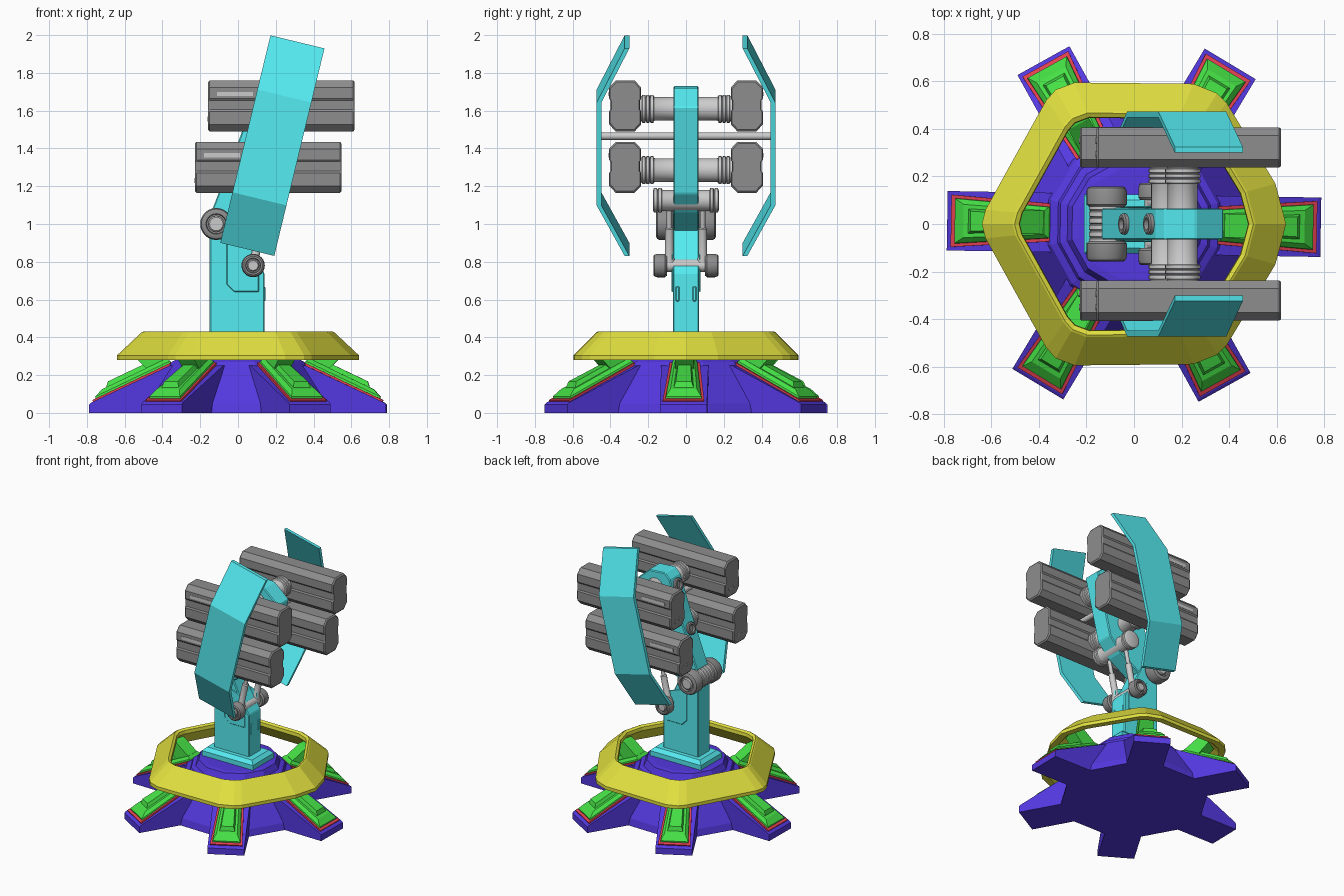
import bpy, bmesh, math
from mathutils import Vector, Matrix

if "Cube" in bpy.data.objects:
    bpy.data.objects.remove(bpy.data.objects["Cube"])


def material(name, rgb):
    m = bpy.data.materials.new(name)
    m.diffuse_color = (*rgb, 1)
    m.use_nodes = True
    m.node_tree.nodes["Principled BSDF"].inputs["Base Color"].default_value = m.diffuse_color
    return m


BLUE = material("blue", (0.09, 0.04, 0.75))
GREEN = material("green", (0.06, 0.75, 0.06))
RED = material("red", (0.75, 0.05, 0.08))
YELLOW = material("yellow", (0.75, 0.74, 0.05))
CYAN = material("cyan", (0.09, 0.84, 0.89))
DARK = material("dark_grey", (0.27, 0.27, 0.27))
LIGHT = material("light_grey", (0.68, 0.68, 0.68))


def loft(name, rings, mat, closed=False, smooth=False, matrix=None):
    """Skin equal-length point rings; cap the ends, or join them if closed."""
    bm = bmesh.new()
    vs = [[bm.verts.new(p) for p in ring] for ring in rings]
    n = len(vs[0])
    for i in range(len(vs) if closed else len(vs) - 1):
        a, b = vs[i], vs[(i + 1) % len(vs)]
        for k in range(n):
            bm.faces.new((a[k], a[(k + 1) % n], b[(k + 1) % n], b[k]))
    if not closed:
        bm.faces.new(vs[0])
        bm.faces.new(vs[-1])
    bmesh.ops.recalc_face_normals(bm, faces=bm.faces)
    me = bpy.data.meshes.new(name)
    bm.to_mesh(me)
    bm.free()
    me.materials.append(mat)
    if smooth:
        me.shade_smooth()
        me.set_sharp_from_angle(angle=math.radians(35))
    ob = bpy.data.objects.new(name, me)
    bpy.context.collection.objects.link(ob)
    if matrix:
        ob.matrix_world = matrix
    return ob


def prism(name, pts, half, mat):
    """Side profile (x, z) extruded across y with a slim edge chamfer."""
    ob = loft(name, [[(x, y, z) for x, z in pts] for y in (-half, half)], mat)
    mod = ob.modifiers.new("edge", 'BEVEL')
    mod.width, mod.segments = 0.006, 1
    return ob


def turned(name, a, b, profile, mat, seg=24):
    """Turned part: profile of (distance from a, radius) along the axis a-b."""
    a, b = Vector(a), Vector(b)
    q = (b - a).to_track_quat('Z', 'Y')
    rings = []
    for t, r in profile:
        rings.append([a + q @ Vector((r * math.cos(k * math.tau / seg), r * math.sin(k * math.tau / seg), t))
                      for k in range(seg)])
    return loft(name, rings, mat, smooth=True)


def ribs(t0, t1, r, n=4, depth=0.008):
    """Ribbed stretch of a turned profile."""
    d = (t1 - t0) / n
    out = []
    for i in range(n):
        t = t0 + i * d
        out += [(t, r - depth), (t + d * .15, r), (t + d * .8, r), (t + d * .95, r - depth)]
    return out


def quad_ring(x0, x1, w0, w1, h):
    """Four points on the sloping leg top, raised by h along its normal."""
    slope = lambda x: 0.05 + (0.78 - x) * 0.2 / 0.42
    return [(x + h * .43, y, slope(x) + h * .9) for x, y in ((x0, -w0), (x1, -w1), (x1, w1), (x0, w0))]


# Base hub: stepped twelve-sided cone
def polygon(apothem, z):
    r = apothem / math.cos(math.pi / 12)
    return [(r * math.cos(math.radians(14 + 30 * k)), r * math.sin(math.radians(14 + 30 * k)), z) for k in range(12)]


loft("base_hub", [polygon(r, z) for r, z in ((.48, 0), (.47, .05), (.35, .27), (.32, .285), (.31, .31),
                                           (.28, .32), (.26, .365), (.23, .37))], BLUE)

# Six feet, each with a red border, stepped green armour and a ring support
for k in range(6):
    turn = Matrix.Rotation(math.radians(60 * k - 1), 4, 'Z')
    foot = [(.2, 0), (.786, 0), (.786, .045), (.775, .055), (.36, .25), (.2, .25)]
    loft("foot", [[(x, y, z) for x, z in foot] for y in (-.125, .125)], BLUE, matrix=turn)
    loft("foot_border", [quad_ring(.765, .35, .11, .08, -.01), quad_ring(.765, .35, .11, .08, .012)],
         RED, matrix=turn)
    loft("foot_armour", [quad_ring(.75, .35, .097, .067, 0), quad_ring(.745, .35, .094, .065, .022),
                         quad_ring(.70, .36, .07, .05, .042)], GREEN, matrix=turn)
    loft("foot_armour_top", [quad_ring(.685, .38, .055, .038, .035), quad_ring(.66, .39, .042, .03, .066)],
         GREEN, matrix=turn)
    support = [(.34, .23), (.46, .21), (.56, .31), (.52, .37), (.48, .36), (.36, .27)]
    loft("ring_support", [[(x, y, z) for x, z in support] for y in (-.05, .05)], GREEN, matrix=turn)

# Yellow shield ring: hexagon with cut corners, hollow underneath
half = [(.64, 0), (.595, .17), (.39, .51), (.35, .55), (.25, .59), (-.25, .595), (-.33, .565), (-.37, .52),
        (-.625, .06), (-.64, 0)]
outline = half + [(x, -y) for x, y in half[-2:0:-1]]
section = [(1, .28), (1, .305), (.80, .425), (.785, .43), (.755, .42), (.75, .395), (.93, .28)]
loft("armour_ring", [[(x * s, y * s, z) for s, z in section] for x, y in outline], YELLOW, closed=True)

# Mast foot plate and mast
loft("mast_plate", [[(x * a, y * b, z) for x, y in ((-1, -1), (1, -1), (1, 1), (-1, 1))]
                    for a, b, z in ((.21, .125, .35), (.21, .125, .405), (.185, .1, .43))], CYAN)
prism("mast", [(-.15, .4), (.14, .4), (.14, .74), (.06, .86), (-.02, 1.04), (-.07, 1.07), (-.14, 1.05),
               (-.15, .95)], .07, CYAN)
for s in (-1, 1):
    prism("mast_side_panel", [(-.02, .64), (.11, .64), (.11, .86), (.0, .9), (-.06, .9), (-.06, .68)],
          .004, CYAN).location.y = s * .072
    prism("mast_front_panel", [(.13, .59), (.145, .59), (.145, .67), (.13, .67)], .012, CYAN).location.y = s * .045

# Leaning upper arm
prism("upper_arm", [(-.14, .96), (-.135, 1.08), (0, 1.43), (.09, 1.69), (.13, 1.73), (.26, 1.72), (.375, 1.62),
                    (.265, 1.16), (.17, 1.06), (-.03, .94)], .066, CYAN)

# Round plugs on the back of the arm
for x, z in ((.085, 1.63), (-.02, 1.33)):
    d = Vector((-.94, 0, .34))
    p = Vector((x, 0, z)) - d * .03
    turned("arm_plug", p, p + d, [(0, .045), (.06, .045), (.066, .038), (.066, .026), (.05, .024)], DARK, 16)

# Rear hinge axle
turned("hinge_axle", (-.115, -.085, 1), (-.115, .085, 1), ribs(0, .17, .075, 6), LIGHT)

# Cross bar that the pistons push on
turned("piston_bar", (.16, -.175, 1.125), (.16, .175, 1.125),
       [(0, .05)] + ribs(.002, .05, .065, 2) + [(.051, .056), (.299, .056)] + ribs(.3, .348, .065, 2) + [(.35, .05)],
       LIGHT)

# Rod joining the two side shields
turned("shield_rod", (.19, -.465, 1.465), (.19, .465, 1.465), [(0, .02), (.93, .02)], LIGHT, 16)

# Parts mirrored left and right
pod_half = [(.05, .135), (.085, .098), (.085, .04), (.078, .03), (.078, -.02), (.085, -.03), (.085, -.098),
            (.05, -.135)]
pod_section = pod_half + [(-y, z) for y, z in reversed(pod_half)]
for s in (-1, 1):
    # Hinge drums and piston pivots
    for name, x, z, y0, w, r in (("hinge_drum", -.115, 1, .07, .088, .085), ("piston_pivot", .08, .78, .1, .073, .062)):
        turned(name, (x, s * y0, z), (x, s * (y0 + w), z),
               [(0, r * .85), (.012, r), (w - .02, r), (w - .006, r * .93), (w, r * .8), (w, r * .64),
                (w - .015, r * .6)], DARK)
        turned(name + "_cap", (x, s * y0, z), (x, s * (y0 + w), z),
               [(0, r * .5), (w - .006, r * .5), (w, r * .42)], LIGHT, 16)
    turned("piston_axle", (.08, 0, .78), (.08, s * .11, .78), [(0, .035), (.11, .035)], LIGHT, 16)

    # Pistons
    turned("piston", (.08, s * .088, .78), (.155, s * .088, 1.12),
           [(0, .03), (.03, .03), (.05, .022), (.2, .022), (.205, .014), (.34, .014)], LIGHT, 16)

    # Rocket pods with mounts, side strips and rear vents
    for cx, cz, mx in ((.23, 1.625, .205), (.16, 1.30, .135)):
        yc = s * .322
        ends = ((-.388, .93), (-.38, 1), (.38, 1), (.388, .93))
        loft("rocket_pod", [[(cx + x, yc + y * f, cz + z * f) for y, z in pod_section] for x, f in ends], DARK)
        mz = cz - .015
        turned("pod_mount", (mx, 0, mz), (mx, s * .25, mz),
               [(0, .063), (.06, .063), (.165, .063)] + ribs(.17, .235, .074, 3) + [(.25, .07)], LIGHT)
        strip = [(cx - .34, cz + .052), (cx - .15, cz + .052), (cx - .15, cz + .075), (cx - .34, cz + .075)]
        loft("pod_strip", [[(x, s * y, z) for x, z in strip] for y in (.4, .409)], LIGHT)
        for v in (-.028, .028):
            turned("pod_vent", (cx - .38, yc + v, cz - .07), (cx - .4, yc + v, cz - .07),
                   [(0, .014), (.011, .014), (.011, .009), (.009, .008)], LIGHT, 10)

    # Folded side shield, tilted to match the arm
    tilt = Matrix.Translation((.182, 0, 1.415)) @ Matrix.Rotation(math.radians(13.6), 4, 'Y')
    path = [(.325, -.565), (.473, -.29), (.473, .27), (.325, .565)]
    rings = [[(-.147, s * y, v), (.147, s * y, v), (.147, s * (y - .025), v), (-.147, s * (y - .025), v)]
             for y, v in path]
    loft("side_shield", rings, CYAN, matrix=tilt)
